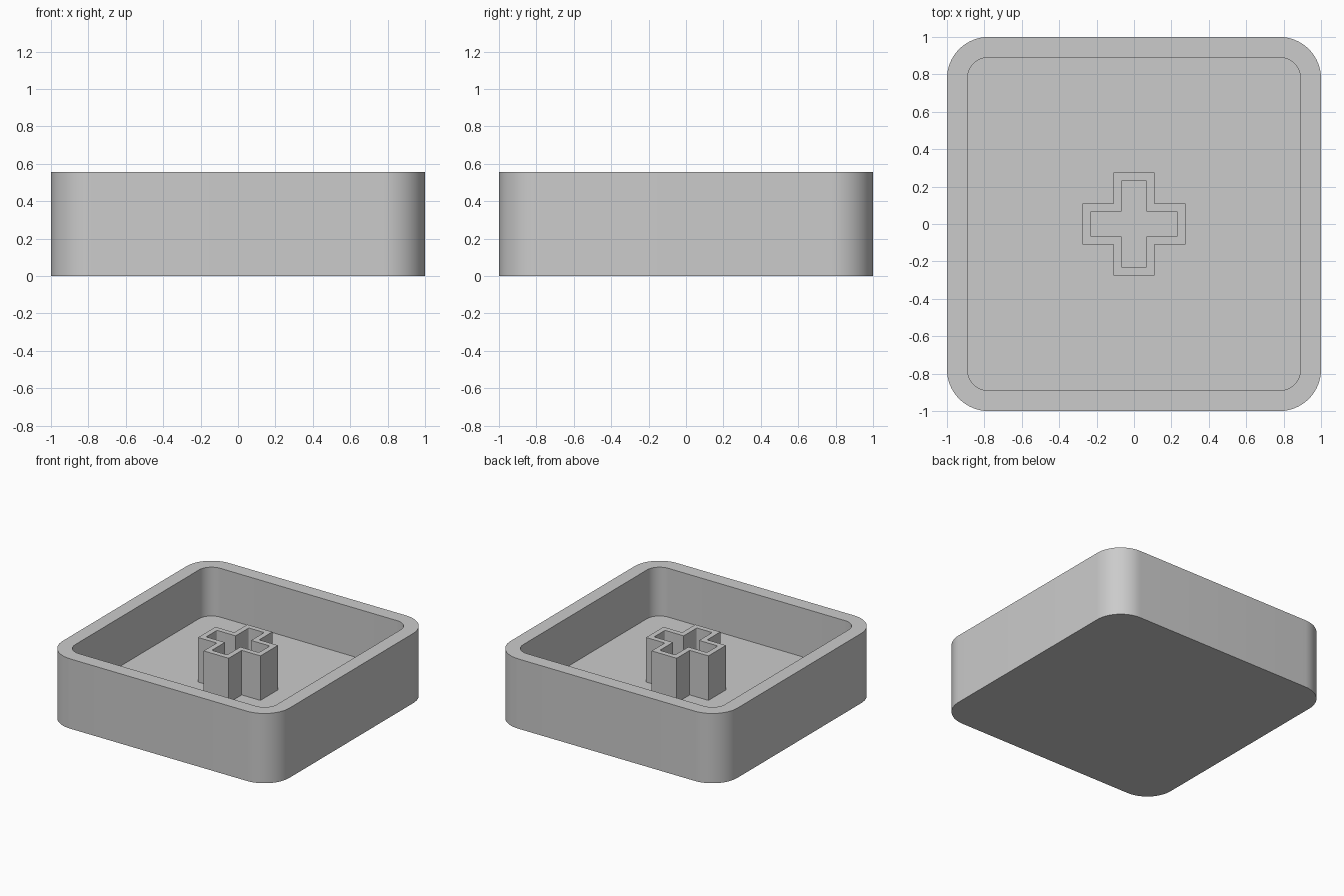
import bpy, bmesh, math
from mathutils import Vector

cube = bpy.data.objects.get("Cube")
if cube:
    bpy.data.objects.remove(cube, do_unlink=True)

grey = bpy.data.materials.new("Plain grey")
grey.use_nodes = True
grey.diffuse_color = (0.6, 0.6, 0.6, 1)
grey.node_tree.nodes["Principled BSDF"].inputs["Base Color"].default_value = (0.6, 0.6, 0.6, 1)


def rounded(points, radius, steps):
    """Round the convex right-angle corners of a counter-clockwise outline."""
    pts = [Vector(p) for p in points]
    out = []
    for i, p in enumerate(pts):
        a = (pts[i - 1] - p).normalized()
        b = (pts[(i + 1) % len(pts)] - p).normalized()
        r = radius if b.x * a.y - b.y * a.x > 0 else 0
        for k in range(steps + 1):
            t = math.pi / 2 * k / steps
            out.append(p + r * (a + b) - r * (b * math.cos(t) + a * math.sin(t)))
    return out


def square(half):
    return [(-half, -half), (half, -half), (half, half), (-half, half)]


def cross(l, w):
    arm = [Vector(p) for p in ((l, -w), (l, w), (w, w))]
    pts = []
    for _ in range(4):
        pts += [p.copy() for p in arm]
        arm = [Vector((-p.y, p.x)) for p in arm]
    return pts


def loft(name, rings, cap):
    """Skin a stack of (outline, height) rings."""
    bm = bmesh.new()
    loops = [[bm.verts.new((p.x, p.y, z)) for p in outline] for outline, z in rings]
    for lo, hi in zip(loops, loops[1:]):
        for i in range(len(lo)):
            j = (i + 1) % len(lo)
            bm.faces.new((lo[i], lo[j], hi[j], hi[i]))
    if cap:
        bm.faces.new(loops[0][::-1])
        bm.faces.new(loops[-1])
    bmesh.ops.remove_doubles(bm, verts=bm.verts, dist=0.0001)
    mesh = bpy.data.meshes.new(name)
    bm.to_mesh(mesh)
    bm.free()
    mesh.materials.append(grey)
    obj = bpy.data.objects.new(name, mesh)
    bpy.context.collection.objects.link(obj)
    bpy.ops.object.select_all(action="DESELECT")
    obj.select_set(True)
    bpy.context.view_layer.objects.active = obj
    bpy.ops.object.shade_smooth_by_angle(angle=math.radians(30))
    return obj


FLOOR, RIM, POST_TOP = 0.167, 0.556, 0.522

# Open tray with rounded corners
outside = rounded(square(1), 0.222, 14)
inside = rounded(square(0.89), 0.111, 14)
loft("tray", [(outside, 0), (outside, RIM), (inside, RIM), (inside, FLOOR)], True)

# Hollow cross-shaped post standing on the tray floor
post = rounded(cross(0.275, 0.11), 0, 4)
slot = rounded(cross(0.233, 0.068), 0.01, 4)
loft("cross_post", [(post, FLOOR), (post, POST_TOP), (slot, POST_TOP), (slot, FLOOR)], False)
